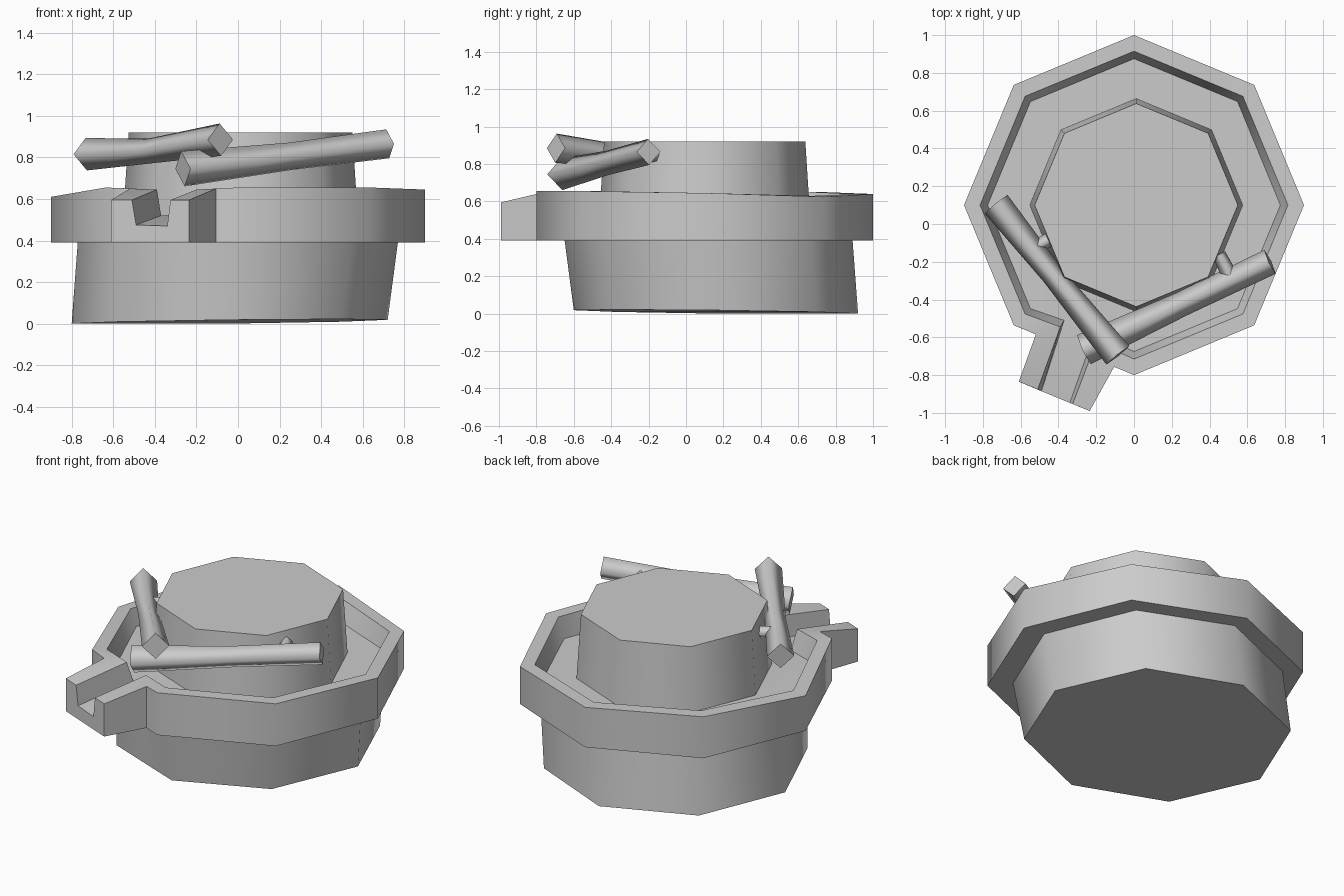
import bpy, bmesh, math
from mathutils import Vector

cube = bpy.data.objects.get("Cube")
if cube:
    bpy.data.objects.remove(cube)

GREY = (0.6, 0.6, 0.6, 1.0)
stone = bpy.data.materials.new("stone_grey")
stone.use_nodes = True
stone.diffuse_color = GREY
stone.node_tree.nodes["Principled BSDF"].inputs["Base Color"].default_value = GREY


def octagon(cx, cy, r, z):
    """Eight points, starting at +x; z is a height or a list of heights."""
    heights = z if isinstance(z, list) else [z] * 8
    return [Vector((cx + r * math.cos(i * math.pi / 4),
                    cy + r * math.sin(i * math.pi / 4), h))
            for i, h in enumerate(heights)]


def finish(name, bm, sharp_angle):
    """Smooth the sides, keep edges above the angle sharp, add the object."""
    bmesh.ops.recalc_face_normals(bm, faces=bm.faces)
    for f in bm.faces:
        f.smooth = True
    for e in bm.edges:
        if e.calc_face_angle(0) > sharp_angle:
            e.smooth = False
    mesh = bpy.data.meshes.new(name)
    bm.to_mesh(mesh)
    bm.free()
    mesh.materials.append(stone)
    obj = bpy.data.objects.new(name, mesh)
    bpy.context.collection.objects.link(obj)
    return obj


def loft(name, rings, sharp_angle=math.radians(50), caps_only=False):
    """Skin a list of point rings and cap both ends."""
    bm = bmesh.new()
    loops = [[bm.verts.new(p) for p in ring] for ring in rings]
    n = len(loops[0])
    for a, b in zip(loops, loops[1:]):
        for i in range(n):
            j = (i + 1) % n
            bm.faces.new((a[i], a[j], b[j], b[i]))
    for cap in (loops[0], loops[-1]):
        bm.faces.new(cap)
    if caps_only:
        # Rounded shading on the sides, sharp only around the ends
        for loop in (loops[0], loops[-1]):
            for i in range(n):
                bm.edges.get((loop[i], loop[(i + 1) % n])).smooth = False
        sharp_angle = math.pi
    return finish(name, bm, sharp_angle)


def stick(name, points, radii):
    """Four-sided branch along a path, with one edge facing up."""
    points = [Vector(p) for p in points]
    axis = (points[-1] - points[0]).normalized()
    side = axis.cross(Vector((0, 0, 1))).normalized()
    up = side.cross(axis)
    rings = [[p + side * r, p + up * r, p - side * r, p - up * r]
             for p, r in zip(points, radii)]
    return loft(name, rings, caps_only=True)


# Lower stone, slightly skewed
base = octagon(-0.04, 0.16, 0.76, 0.0)
for p in base:
    p.z = max(0.0, 0.012 + 0.012 * p.x - 0.012 * p.y)
loft("base_stone", [base, octagon(0, 0.12, 0.77, 0.40)])

# Upper grinding drum
loft("upper_drum", [octagon(0.012, 0.1, 0.565, 0.50),
                    octagon(0.012, 0.1, 0.538, 0.92)])


# Basin with an open pouring spout
def with_spout(ring, spout):
    return ring[:6] + [Vector(p) for p in spout] + ring[6:]


outer_top = with_spout(
    octagon(0, 0.1, 0.9, [0.645, 0.625, 0.64, 0.65, 0.61, 0.655, 0.655, 0.655]),
    [(-0.52, -0.584, 0.65), (-0.61, -0.835, 0.595),
     (-0.235, -0.99, 0.595), (-0.105, -0.756, 0.65)])
outer_low = [Vector((p.x, p.y, 0.39)) for p in outer_top]
inner_top = with_spout(
    octagon(0, 0.1, 0.815, [0.645, 0.63, 0.64, 0.65, 0.62, 0.65, 0.655, 0.655]),
    [(-0.39, -0.545, 0.645), (-0.51, -0.876, 0.595),
     (-0.325, -0.953, 0.595), (-0.20, -0.625, 0.645)])
inner_low = with_spout(
    octagon(0, 0.1, 0.775, 0.52),
    [(-0.37, -0.51, 0.52), (-0.49, -0.885, 0.475),
     (-0.34, -0.947, 0.47), (-0.21, -0.58, 0.52)])

bm = bmesh.new()
loops = [[bm.verts.new(p) for p in ring]
         for ring in (outer_low, outer_top, inner_top, inner_low)]
ol, ot, it, il = loops
count = len(ol)
TIP = 7
for i in range(count):
    j = (i + 1) % count
    if i == TIP:
        # Notched end of the spout
        bm.faces.new((ol[i], ol[j], ot[j], it[j], il[j], il[i], it[i], ot[i]))
    elif i != TIP:
        for a, b in zip(loops, loops[1:]):
            bm.faces.new((a[i], a[j], b[j], b[i]))
bm.faces.new(ol)
bm.faces.new(il[:TIP] + il[TIP + 2:])
bm.faces.new(il[TIP - 1:TIP + 3])
finish("spouted_basin", bm, math.radians(50))

# Crossed wooden handles, each pinned to the drum by a short peg
stick("right_handle", [(-0.73, 0.105, 0.815), (-0.43, -0.27, 0.83),
                       (-0.085, -0.695, 0.885)], [0.078, 0.06, 0.078])
stick("left_handle", [(-0.265, -0.665, 0.745), (0.25, -0.425, 0.805),
                      (0.72, -0.2, 0.865)], [0.085, 0.066, 0.07])
stick("right_peg", [(-0.56, -0.14, 0.82), (-0.45, -0.085, 0.82)], [0.038, 0.038])
stick("left_peg", [(0.51, -0.28, 0.84), (0.45, -0.16, 0.85)], [0.042, 0.036])
